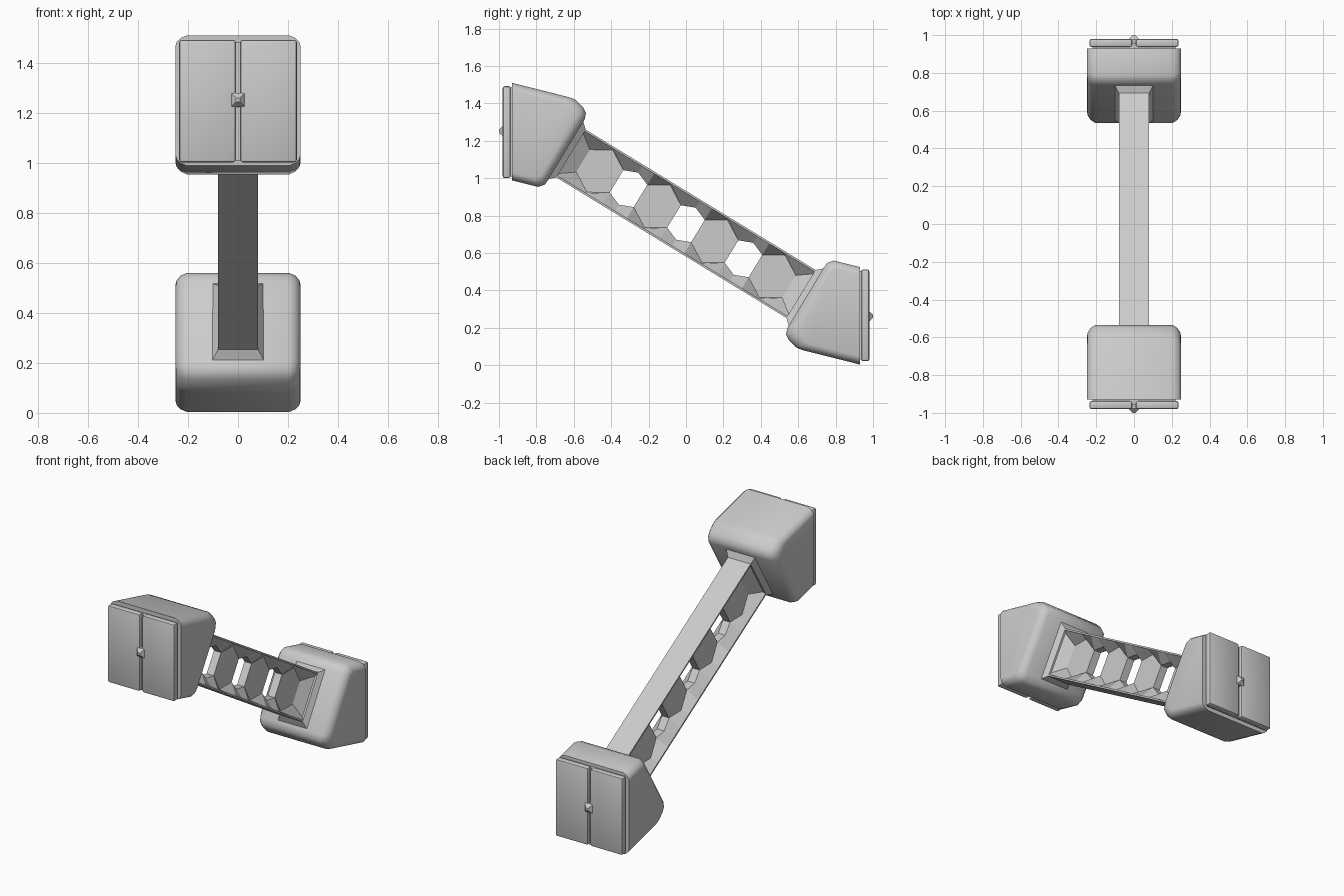
import bpy, bmesh, math
from mathutils import Matrix, Vector

if "Cube" in bpy.data.objects:
    bpy.data.objects.remove(bpy.data.objects["Cube"])

CZ = 0.757                       # centre height; ends are 180 degree copies
ANG = math.radians(31.4)
CA, SA = math.cos(ANG), math.sin(ANG)
FLIP = (Matrix.Translation((0, 0, CZ)) @ Matrix.Rotation(math.pi, 4, 'X')
        @ Matrix.Translation((0, 0, -CZ)))


def tilt(x, u, v):
    """Arm coordinates (across, along, normal) to world."""
    return Vector((x, u * CA + v * SA, CZ - u * SA + v * CA))


def finish(name, bm, smooth=None, bevel=0):
    bmesh.ops.remove_doubles(bm, verts=bm.verts, dist=1e-5)
    if bevel:
        bmesh.ops.bevel(bm, geom=list(bm.edges), offset=bevel, segments=2,
                        profile=0.5, affect='EDGES')
    bmesh.ops.recalc_face_normals(bm, faces=bm.faces)
    me = bpy.data.meshes.new(name)
    bm.to_mesh(me)
    bm.free()
    ob = bpy.data.objects.new(name, me)
    bpy.context.collection.objects.link(ob)
    if smooth:
        bpy.ops.object.select_all(action='DESELECT')
        ob.select_set(True)
        bpy.context.view_layer.objects.active = ob
        bpy.ops.object.shade_smooth_by_angle(angle=math.radians(smooth))
    return ob


def loft(name, rings, smooth=None):
    bm = bmesh.new()
    vs = [[bm.verts.new(p) for p in r] for r in rings]
    n = len(vs[0])
    for a, b in zip(vs, vs[1:]):
        for i in range(n):
            bm.faces.new((a[i], a[(i + 1) % n], b[(i + 1) % n], b[i]))
    bm.faces.new(vs[0])
    bm.faces.new(vs[-1])
    return finish(name, bm, smooth)


def box(name, lo, hi, bevel=0):
    bm = bmesh.new()
    size = [h - l for l, h in zip(lo, hi)]
    mid = [(h + l) / 2 for l, h in zip(lo, hi)]
    bmesh.ops.create_cube(bm, size=1, matrix=Matrix.Translation(mid) @ Matrix.Diagonal((*size, 1)))
    return finish(name, bm, 30 if bevel else None, bevel)


# Arm: honeycomb web with hexagon plates, sloping up to two flat rails
W, WEB, TOP, RAIL, END = 0.08, 0.025, 0.15, 0.14, 0.74
zig = [(-0.645, 0.07)]
for k in range(4):
    c = -0.54 + 0.36 * k
    zig += [(c, 0.132), (c + 0.105, 0.07)]
    if k < 3:
        zig += [(c + 0.18, 0.10), (c + 0.255, 0.07)]
rail = [u for u, v in zig]
rail[0], rail[-1] = -END, END
bm = bmesh.new()


def face(*pts):
    bm.faces.new([bm.verts.new(tilt(*p)) for p in pts])


for i in range(len(zig) - 1):
    (u0, v0), (u1, v1), r0, r1 = zig[i], zig[i + 1], rail[i], rail[i + 1]
    for t in (1, -1):
        for s in (1, -1):
            face((s*W, r0, t*RAIL), (s*W, r1, t*RAIL), (s*WEB, u1, t*v1), (s*WEB, u0, t*v0))
            face((s*W, r0, t*RAIL), (s*W, r1, t*RAIL), (s*W, r1, t*TOP), (s*W, r0, t*TOP))
        face((W, r0, t*TOP), (W, r1, t*TOP), (-W, r1, t*TOP), (-W, r0, t*TOP))
for k in range(4):
    h = zig[4*k:4*k + 3]
    for s in (1, -1):
        face(*[(s*WEB, u, v) for u, v in h], *[(s*WEB, u, -v) for u, v in reversed(h)])
    if k < 3:                    # walls of the through holes
        g = zig[4*k + 2:4*k + 5]
        loop = g + [(u, -v) for u, v in reversed(g)]
        for (a, b), (c, d) in zip(loop, loop[1:] + loop[:1]):
            face((WEB, a, b), (WEB, c, d), (-WEB, c, d), (-WEB, a, b))
for e in (1, -1):                # slopes and caps at the arm ends
    for s in (1, -1):
        face((s*WEB, e*0.645, 0.07), (s*WEB, e*0.645, -0.07), (s*W, e*END, -RAIL), (s*W, e*END, RAIL))
    face((W, e*END, TOP), (W, e*END, RAIL), (W, e*END, -RAIL), (W, e*END, -TOP),
         (-W, e*END, -TOP), (-W, e*END, -RAIL), (-W, e*END, RAIL), (-W, e*END, TOP))
finish("honeycomb_arm", bm)

parts = []

# End block: side profile lofted across x with rounded side edges
prof = [(0.93, 0.004), (0.62, 0.082), (0.59, 0.095), (0.55, 0.135), (0.535, 0.165),
        (0.542, 0.20), (0.735, 0.52), (0.755, 0.548), (0.79, 0.56), (0.93, 0.525)]
rings = []
for x, k in [(-0.25, 0.84), (-0.245, 0.90), (-0.23, 0.96), (-0.205, 1.0),
             (0.205, 1.0), (0.23, 0.96), (0.245, 0.90), (0.25, 0.84)]:
    rings.append([(x, 0.93 - (0.93 - y) * k, 0.27 + (z - 0.27) * k) for y, z in prof])
parts.append(loft("end_block", rings, 40))

# Collar where the arm meets the block
parts.append(loft("arm_collar", [[tilt(a*w, u, b*h) for a, b in ((1, 1), (1, -1), (-1, -1), (-1, 1))]
                                 for u, w, h in ((0.72, 0.08, 0.15), (0.765, 0.11, 0.19), (0.80, 0.11, 0.19))]))

# Door: backing plate, two leaves, pointed latch
parts.append(box("door_backing", (-0.22, 0.92, 0.03), (0.22, 0.955, 0.505)))
for s, side in ((1, "right"), (-1, "left")):
    x0, x1 = sorted((s * 0.009, s * 0.235))
    parts.append(box("door_leaf_" + side, (x0, 0.937, 0.022), (x1, 0.98, 0.512), 0.01))
parts.append(loft("door_latch", [[(a*r, y, 0.262 + b*r) for a, b in ((1, 1), (1, -1), (-1, -1), (-1, 1))]
                                 for y, r in ((0.95, 0.028), (0.978, 0.028), (1.0, 0.008))]))

# Opposite end
for ob in parts:
    other = ob.copy()
    other.data = ob.data.copy()
    other.name = "upper_" + ob.name
    other.data.transform(FLIP)
    ob.name = "lower_" + ob.name
    bpy.context.collection.objects.link(other)
